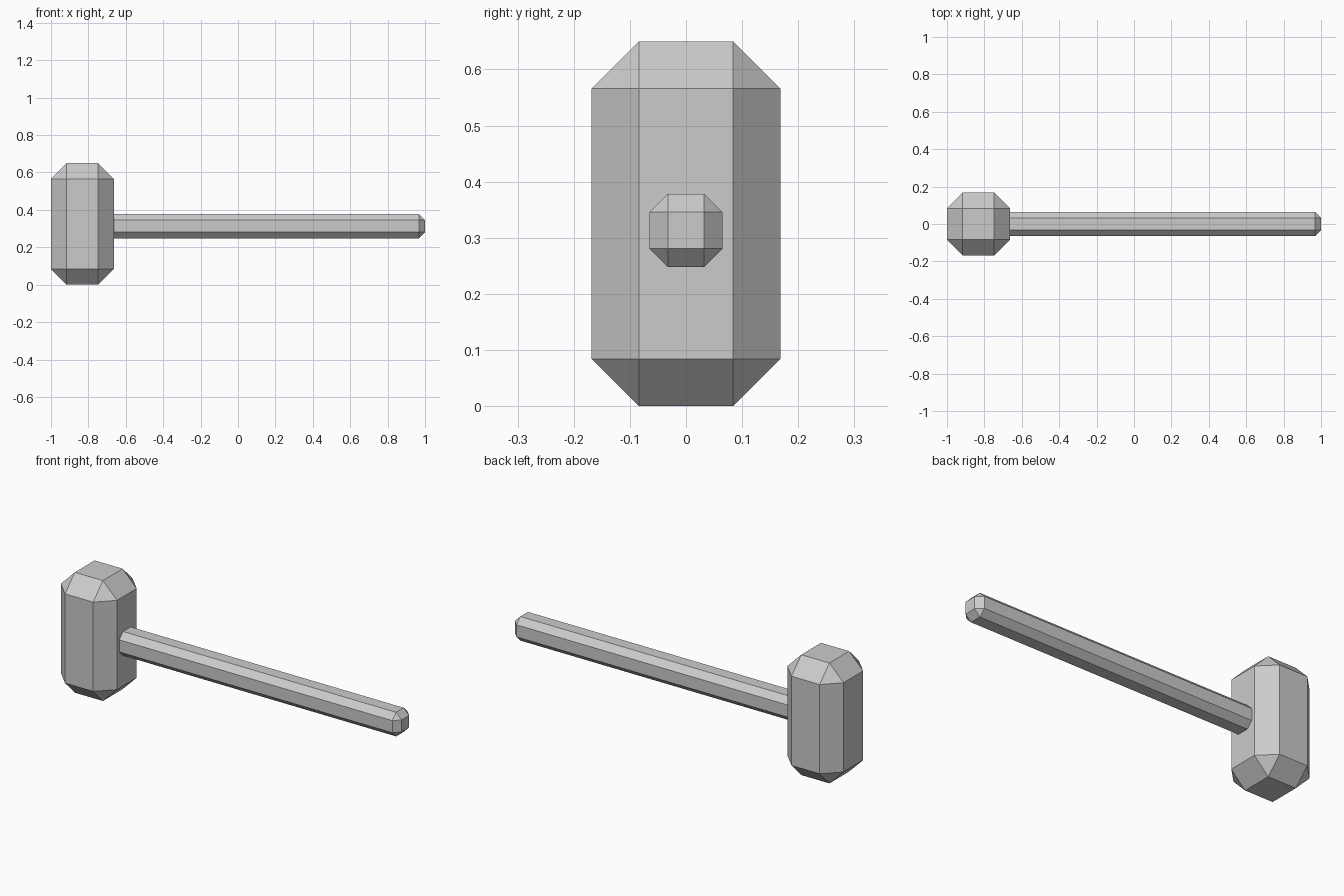
import bpy
import bmesh
from mathutils import Vector

if "Cube" in bpy.data.objects:
    bpy.data.objects.remove(bpy.data.objects["Cube"])


def chamfered_box(name, low, high, chamfer):
    """Box between two corners with every edge cut by one flat chamfer."""
    low, high = Vector(low), Vector(high)
    size, centre = high - low, (low + high) / 2
    bm = bmesh.new()
    bmesh.ops.create_cube(bm, size=1)
    bmesh.ops.scale(bm, vec=size, verts=bm.verts)
    bmesh.ops.bevel(bm, geom=bm.edges[:], offset=chamfer, offset_type='OFFSET',
                    segments=1, affect='EDGES')
    mesh = bpy.data.meshes.new(name)
    bm.to_mesh(mesh)
    bm.free()
    obj = bpy.data.objects.new(name, mesh)
    obj.location = centre
    bpy.context.collection.objects.link(obj)
    return obj


# Upright mallet head
chamfered_box("hammer_head", (-1.0, -0.168, 0.0), (-0.664, 0.168, 0.65), 0.084)

# Long handle, its inner end seated inside the head
chamfered_box("handle", (-0.72, -0.065, 0.248), (1.0, 0.065, 0.378), 0.0325)
